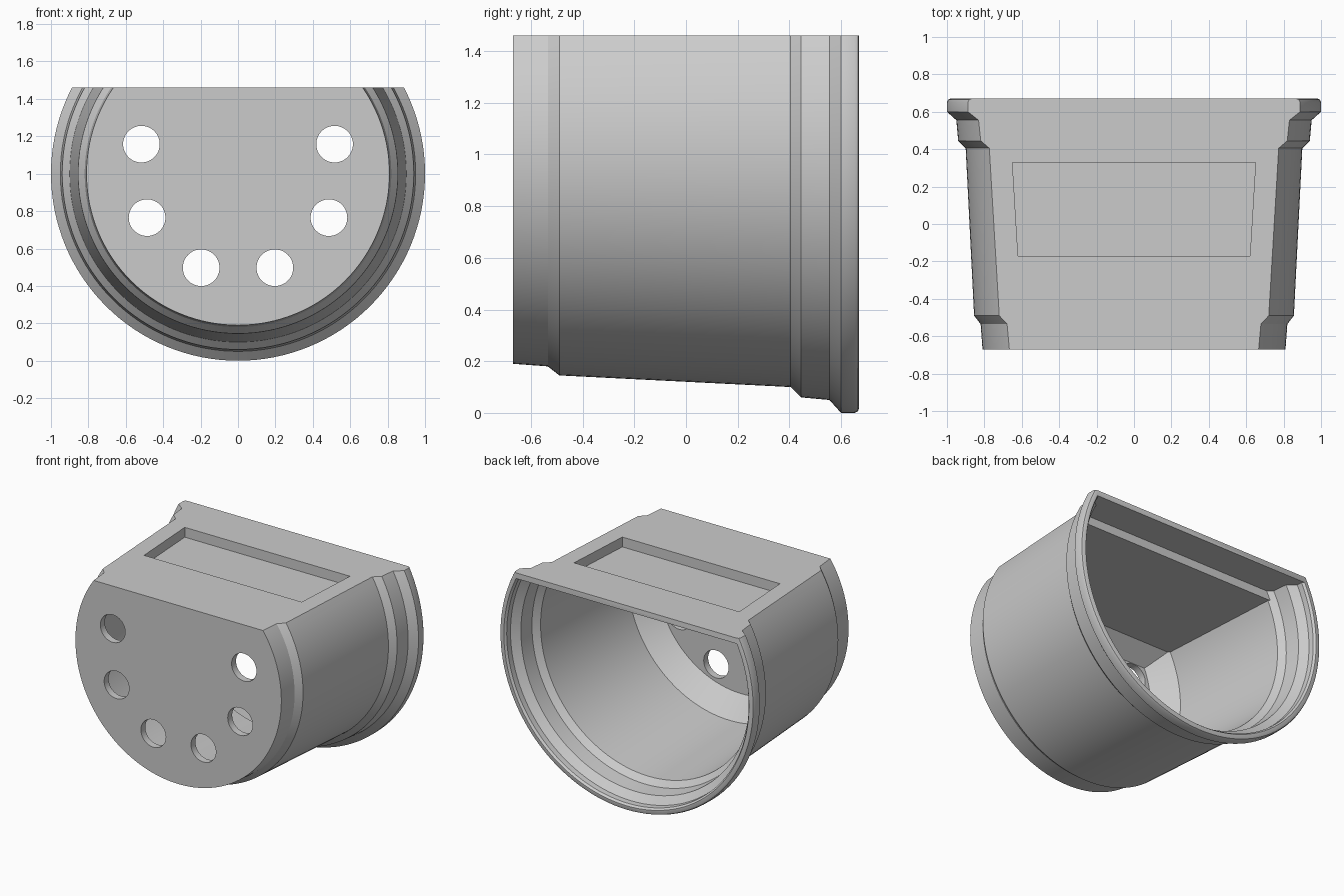
import bpy, bmesh, math
from mathutils import Matrix

if "Cube" in bpy.data.objects:
    bpy.data.objects.remove(bpy.data.objects["Cube"])

AXIS_Z = 1.0
TOP_Z = 1.46

grey = bpy.data.materials.new("plain grey")
grey.diffuse_color = (0.6, 0.6, 0.6, 1)
grey.use_nodes = True
grey.node_tree.nodes["Principled BSDF"].inputs["Base Color"].default_value = grey.diffuse_color


def make_object(name, bm):
    bmesh.ops.recalc_face_normals(bm, faces=bm.faces)
    mesh = bpy.data.meshes.new(name)
    bm.to_mesh(mesh)
    bm.free()
    mesh.materials.append(grey)
    obj = bpy.data.objects.new(name, mesh)
    bpy.context.collection.objects.link(obj)
    return obj


def revolve(name, profile, steps=128):
    """Closed solid turned around the lying y axis from (y, radius) points."""
    bm = bmesh.new()
    rings = []
    for y, r in profile:
        rings.append([bm.verts.new((r * math.sin(2 * math.pi * i / steps), y,
                                    AXIS_Z - r * math.cos(2 * math.pi * i / steps)))
                      for i in range(steps)])
    for a, b in zip(rings, rings[1:]):
        for i in range(steps):
            j = (i + 1) % steps
            bm.faces.new((a[i], a[j], b[j], b[i]))
    bm.faces.new(rings[0])
    bm.faces.new(rings[-1])
    return make_object(name, bm)


def prism(name, outline, direction):
    """Extrude a flat outline of 3D points along a direction."""
    bm = bmesh.new()
    face = bm.faces.new([bm.verts.new(p) for p in outline])
    out = bmesh.ops.extrude_face_region(bm, geom=[face])
    verts = [g for g in out["geom"] if isinstance(g, bmesh.types.BMVert)]
    bmesh.ops.translate(bm, verts=verts, vec=direction)
    return make_object(name, bm)


def combine(target, cutter, operation):
    """Apply a boolean and discard the cutter."""
    mod = target.modifiers.new(operation.lower(), "BOOLEAN")
    mod.operation = operation
    mod.solver = "EXACT"
    mod.object = cutter
    bpy.context.view_layer.objects.active = target
    bpy.ops.object.modifier_apply(modifier=mod.name)
    bpy.data.objects.remove(cutter)


# Outer shell: foot, tapered wall, collar and rounded rim
pot = revolve("pot_body", [
    (-0.67, 0.81), (-0.535, 0.82), (-0.49, 0.855), (0.405, 0.90), (0.445, 0.94),
    (0.555, 0.95), (0.60, 1.0), (0.652, 1.0), (0.665, 0.994), (0.67, 0.982)])

# Flat side
above = prism("flat_cutter", [(-2, -2, TOP_Z), (2, -2, TOP_Z), (2, 2, TOP_Z), (-2, 2, TOP_Z)], (0, 0, 2))
combine(pot, above, "DIFFERENCE")

# Hollow inside, limited by the stepped underside of the flat plate
cavity = revolve("cavity_cutter", [
    (-0.62, 0.66), (-0.49, 0.80), (0.42, 0.85), (0.46, 0.89),
    (0.57, 0.90), (0.615, 0.95), (0.655, 0.952), (0.67, 0.964), (0.72, 0.964)])
limit = prism("ceiling_limit", [
    (-2, y, z) for y, z in ((-0.7, -0.2), (0.8, -0.2), (0.8, 1.42), (0.43, 1.42),
                            (0.43, 1.36), (-0.5, 1.36), (-0.7, 1.19))], (4, 0, 0))
combine(cavity, limit, "INTERSECT")
combine(pot, cavity, "DIFFERENCE")

# Shallow panel recess in the flat side
recess = prism("recess_cutter", [(-0.62, -0.17, 1.39), (0.62, -0.17, 1.39),
                                 (0.65, 0.33, 1.39), (-0.65, 0.33, 1.39)], (0, 0, 0.3))
combine(pot, recess, "DIFFERENCE")

# Six drain holes in the base
for k in range(6):
    angle = math.radians(17 - 42.8 * k)
    bm = bmesh.new()
    bmesh.ops.create_cone(bm, cap_ends=True, segments=48, radius1=0.098, radius2=0.098, depth=0.3,
                          matrix=Matrix.Translation((0.54 * math.cos(angle), -0.67,
                                                     AXIS_Z + 0.54 * math.sin(angle)))
                          @ Matrix.Rotation(math.pi / 2, 4, "X"))
    combine(pot, make_object("hole_cutter", bm), "DIFFERENCE")

# Smooth walls with crisp steps
bpy.ops.object.select_all(action="DESELECT")
pot.select_set(True)
bpy.context.view_layer.objects.active = pot
bpy.ops.object.shade_smooth_by_angle(angle=math.radians(25))
